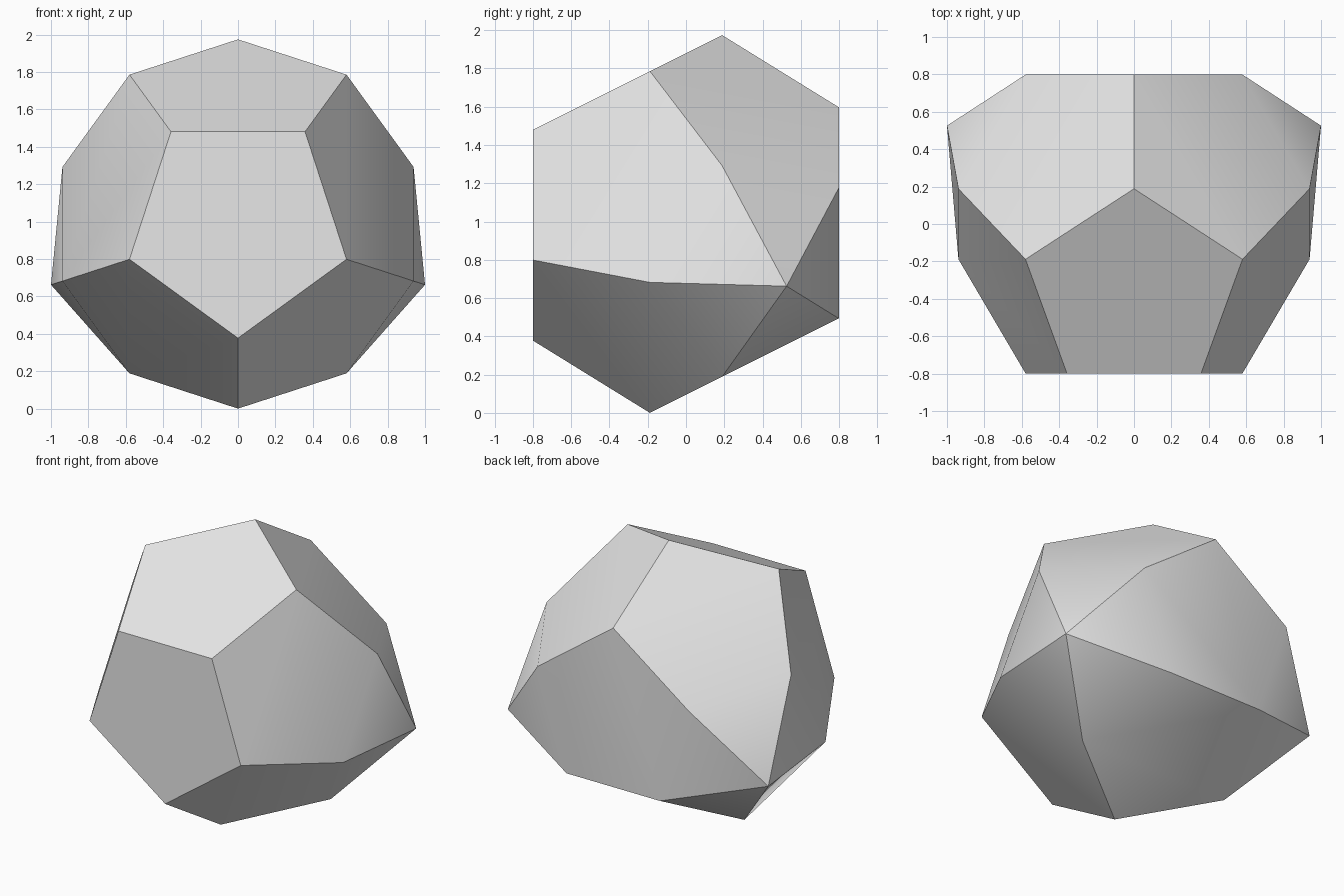
import bpy, bmesh
from math import sin, cos, pi, radians, sqrt
from mathutils import Vector

cube = bpy.data.objects.get("Cube")
if cube:
    bpy.data.objects.remove(cube, do_unlink=True)

# Regular dodecahedron proportions, derived from its edge length
PHI = (1 + sqrt(5)) / 2
EDGE = 0.7171
SMALL = EDGE / (2 * sin(pi / 5))       # radius of the front and back pentagons
LARGE = SMALL * PHI                    # radius of the two middle rings
DEPTH = 1.1135 * EDGE                  # centre to face
INNER = DEPTH - EDGE * sin(2 * pi / 5) * 0.8944
CAP = 0.5257 * EDGE                    # height of an equilateral pyramid


def ring(radius, y, start):
    """Five points around the y axis."""
    return [Vector((radius * cos(start + k * 2 * pi / 5), y,
                    radius * sin(start + k * 2 * pi / 5) + LARGE))
            for k in range(5)]


points = (ring(SMALL, -DEPTH, -pi / 2) + ring(LARGE, -INNER, -pi / 2)
          + ring(LARGE, INNER, pi / 2) + ring(SMALL, DEPTH, pi / 2))

# Pyramid tips over the two lower side faces at the back
for side in (-1, 1):
    normal = Vector((side * cos(pi / 10) * 2, 1, -sin(pi / 10) * 2)).normalized()
    points.append(normal * (DEPTH + CAP) + Vector((0, 0, LARGE)))

# Wrap the points in a convex skin and merge flat triangles into pentagons
bm = bmesh.new()
for p in points:
    bm.verts.new(p)
bmesh.ops.convex_hull(bm, input=bm.verts[:])
bmesh.ops.dissolve_limit(bm, angle_limit=radians(2), verts=bm.verts[:],
                         edges=bm.edges[:])
bmesh.ops.recalc_face_normals(bm, faces=bm.faces[:])
mesh = bpy.data.meshes.new("capped_dodecahedron")
bm.to_mesh(mesh)
bm.free()

solid = bpy.data.objects.new("capped_dodecahedron", mesh)
bpy.context.collection.objects.link(solid)

# Plain grey
grey = bpy.data.materials.new("light_grey")
grey.use_nodes = True
colour = (0.8, 0.8, 0.8, 1)
grey.diffuse_color = colour
grey.node_tree.nodes["Principled BSDF"].inputs["Base Color"].default_value = colour
mesh.materials.append(grey)

# Soften only the shallow edges around the pyramids
bpy.ops.object.select_all(action='DESELECT')
solid.select_set(True)
bpy.context.view_layer.objects.active = solid
bpy.ops.object.shade_smooth_by_angle(angle=radians(30))
